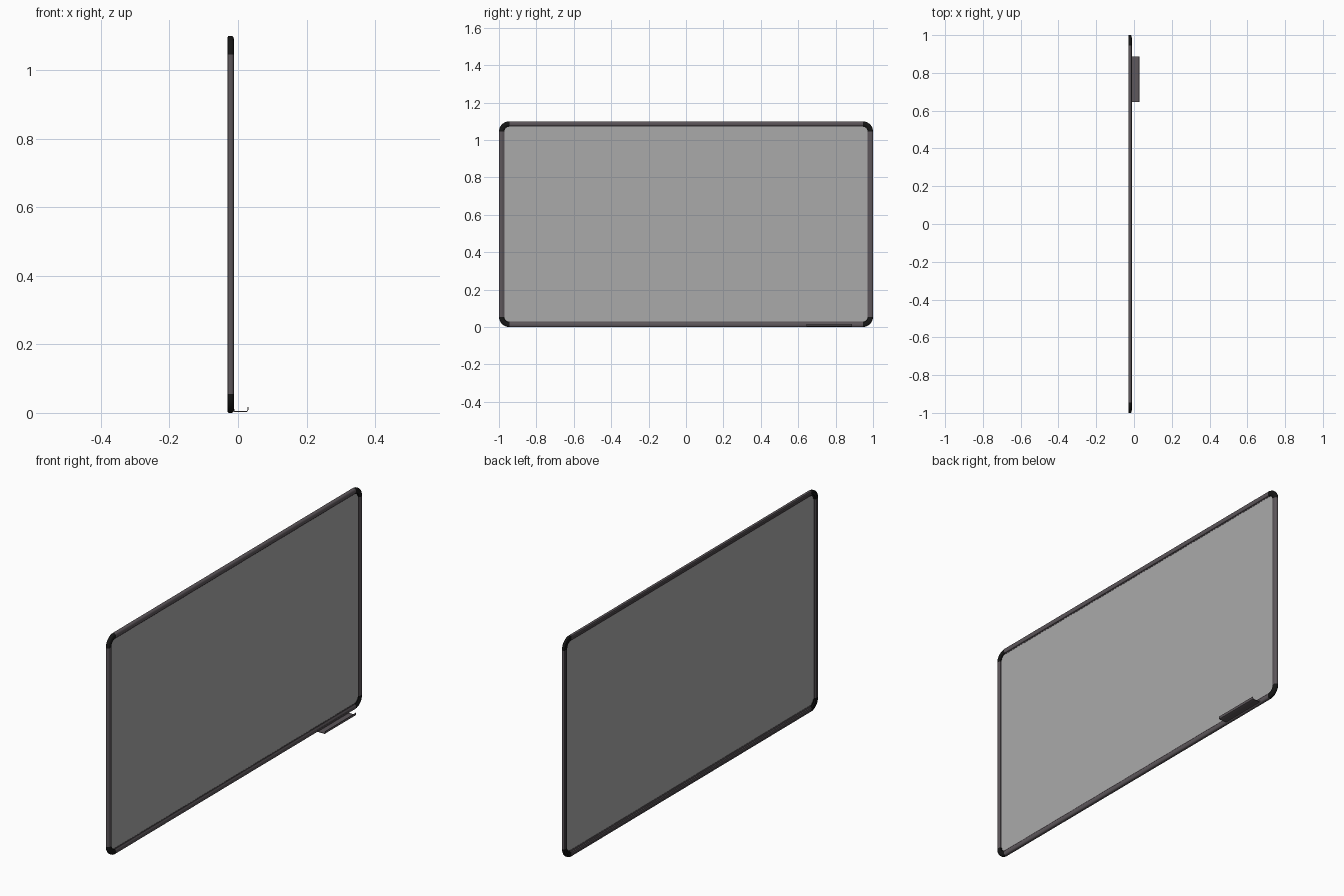
import bpy, bmesh, math

if "Cube" in bpy.data.objects:
    bpy.data.objects.remove(bpy.data.objects["Cube"])

H, R = 1.10, 0.055      # board height, corner radius (width is 2)


def material(name, color):
    m = bpy.data.materials.new(name)
    m.diffuse_color = color
    m.use_nodes = True
    m.node_tree.nodes["Principled BSDF"].inputs["Base Color"].default_value = m.diffuse_color
    return m


frame_mat = material("dark_metal", (0.11, 0.095, 0.105, 1))
corner_mat = material("black_plastic", (0.008, 0.008, 0.008, 1))
panel_mat = material("grey_panel", (0.4, 0.4, 0.4, 0.6))


def sweep(name, rings, mat):
    """Skin a list of matching closed rings and cap both ends."""
    bm = bmesh.new()
    loops = [[bm.verts.new(p) for p in ring] for ring in rings]
    n = len(loops[0])
    for a, b in zip(loops, loops[1:]):
        for i in range(n):
            j = (i + 1) % n
            bm.faces.new((a[i], a[j], b[j], b[i]))
    bm.faces.new(loops[0])
    bm.faces.new(loops[-1])
    bmesh.ops.recalc_face_normals(bm, faces=bm.faces)
    me = bpy.data.meshes.new(name)
    bm.to_mesh(me)
    bm.free()
    ob = bpy.data.objects.new(name, me)
    bpy.context.collection.objects.link(ob)
    me.materials.append(mat)
    bpy.ops.object.select_all(action='DESELECT')
    ob.select_set(True)
    bpy.context.view_layer.objects.active = ob
    bpy.ops.object.shade_smooth_by_angle(angle=math.radians(35))
    return ob


# Frame cross-section: (distance inward from the outer edge, x)
profile = [(0, -0.0265), (0, -0.0185), (0.0015, -0.0155), (0.004, -0.0135),
           (0.008, -0.0122), (0.013, -0.0118), (0.018, -0.0122), (0.022, -0.0135),
           (0.0245, -0.0155), (0.0245, -0.018), (0.029, -0.018), (0.029, -0.0235),
           (0.021, -0.0235), (0.021, -0.030), (0.013, -0.030), (0.012, -0.0285),
           (0.009, -0.0285), (0.008, -0.030), (0.0035, -0.030), (0.001, -0.029)]


def ring(y, z, dy, dz):
    """Cross-section at an outer-edge point, with inward direction (dy, dz)."""
    return [(x, y + dy * u, z + dz * u) for u, x in profile]


# Straight rails
for name, z, d in (("bottom_rail", 0, 1), ("top_rail", H, -1)):
    sweep(name, [ring(y, z, 0, d) for y in (-1 + R, 1 - R)], frame_mat)
for name, y, d in (("left_rail", -1, 1), ("right_rail", 1, -1)):
    sweep(name, [ring(y, z, d, 0) for z in (R, H - R)], frame_mat)

# Rounded corner pieces
corners = (("top_right_corner", 1 - R, H - R, 0), ("top_left_corner", R - 1, H - R, 90),
           ("bottom_left_corner", R - 1, R, 180), ("bottom_right_corner", 1 - R, R, 270))
for name, cy, cz, start in corners:
    rings = []
    for k in range(9):
        a = math.radians(start + 90 * k / 8)
        c, s = math.cos(a), math.sin(a)
        rings.append(ring(cy + R * c, cz + R * s, -c, -s))
    sweep(name, rings, corner_mat)

# Writing panel held in the frame
y, z0, z1 = 0.974, 0.026, H - 0.026
sweep("writing_panel", [[(x, -y, z0), (x, y, z0), (x, y, z1), (x, -y, z1)]
                        for x in (-0.022, -0.019)], panel_mat)

# Pen tray: thin shelf with an upturned lip
tray = [(-0.0125, 0.003), (0.025, 0.003), (0.0285, 0.005), (0.030, 0.009), (0.030, 0.017),
        (0.0282, 0.017), (0.0282, 0.010), (0.027, 0.0065), (0.0245, 0.0055),
        (-0.010, 0.0055), (-0.0105, 0.012), (-0.0125, 0.012)]
sweep("pen_tray", [[(x, y, z) for x, z in tray] for y in (0.645, 0.888)], frame_mat)
